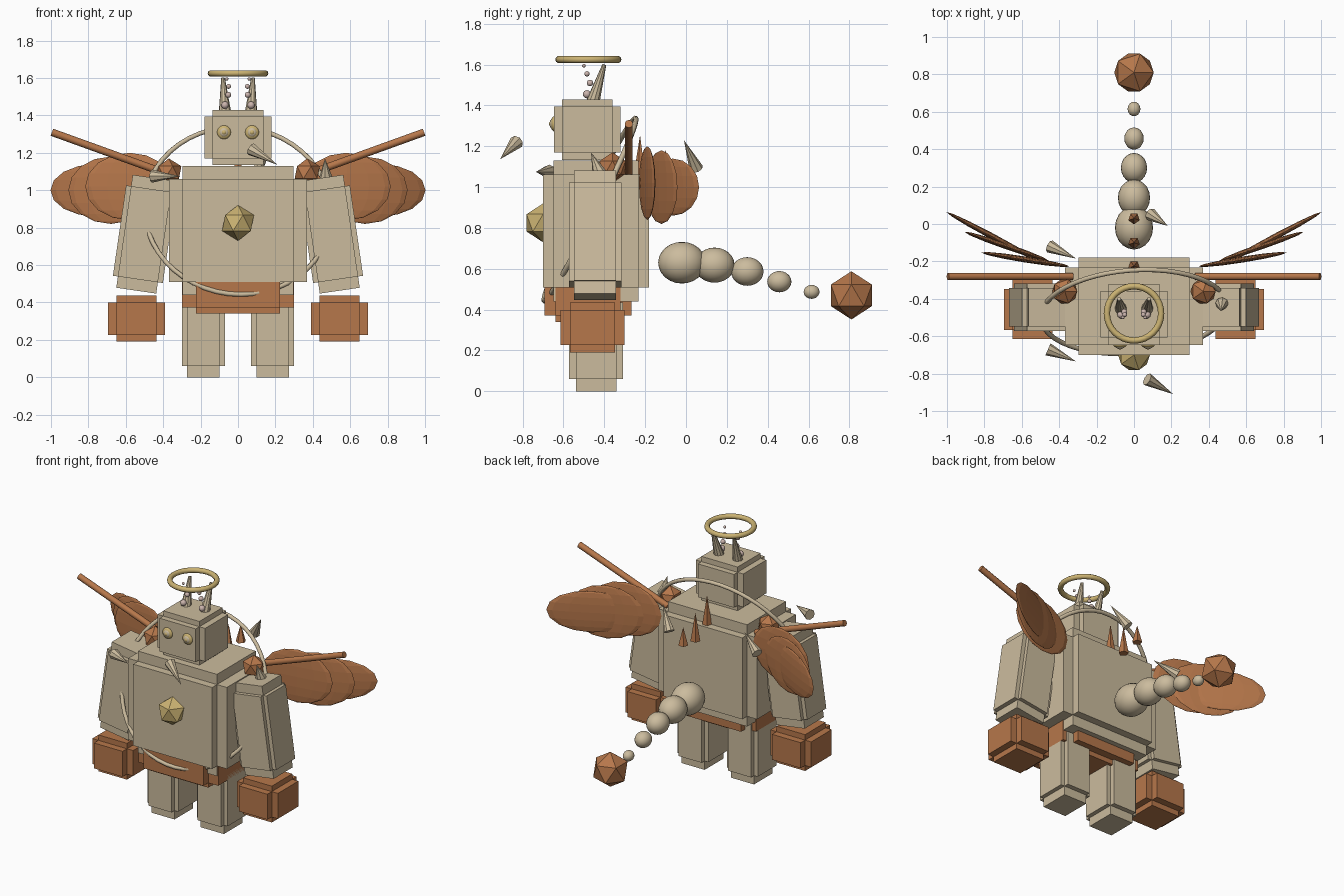
import bpy, math
from mathutils import Vector, Matrix

cube = bpy.data.objects.get("Cube")
if cube:
    bpy.data.objects.remove(cube, do_unlink=True)


def material(name, rgb):
    m = bpy.data.materials.new(name)
    m.use_nodes = True
    m.diffuse_color = (*rgb, 1)
    m.node_tree.nodes["Principled BSDF"].inputs["Base Color"].default_value = (*rgb, 1)
    return m


CREAM = material("cream", (0.60, 0.50, 0.34))
RUST = material("rust_orange", (0.47, 0.185, 0.07))
GOLD = material("gold", (0.60, 0.45, 0.17))
PINK = material("pale_pink", (0.60, 0.46, 0.42))


def finish(name, mat, smooth=False):
    ob = bpy.context.object
    ob.name = name
    ob.data.materials.append(mat)
    if smooth:
        bpy.ops.object.shade_smooth_by_angle(angle=math.radians(50))
    return ob


def stepped_box(name, mat, loc, half, keep, tilt=0):
    """Three crossing boxes, each full length along one axis."""
    for axis in range(3):
        bpy.ops.mesh.primitive_cube_add(size=2, location=loc, rotation=(0, tilt, 0))
        ob = finish(f"{name}_{'xyz'[axis]}", mat)
        ob.scale = [h if i == axis else h * keep for i, h in enumerate(half)]


def ball(name, mat, loc, radii, segments=20, rings=12, yaw=0, smooth=True):
    bpy.ops.mesh.primitive_uv_sphere_add(segments=segments, ring_count=rings, radius=1,
                                         location=loc, rotation=(0, 0, yaw))
    ob = finish(name, mat, smooth)
    ob.scale = radii
    return ob


def gem(name, mat, loc, radius):
    bpy.ops.mesh.primitive_ico_sphere_add(subdivisions=1, radius=radius, location=loc)
    return finish(name, mat)


def rod(name, mat, base, tip, r1, r2=0, sides=8, smooth=False):
    """Cone or cylinder running from base to tip."""
    base, tip = Vector(base), Vector(tip)
    d = tip - base
    bpy.ops.mesh.primitive_cone_add(vertices=sides, radius1=r1, radius2=r2, depth=d.length,
                                    location=(base + tip) / 2,
                                    rotation=d.to_track_quat('Z', 'Y').to_euler())
    return finish(name, mat, smooth)


# Torso, belt and head
stepped_box("torso", CREAM, (0, -0.44, 0.785), (0.37, 0.26, 0.345), 0.8)
stepped_box("belt", RUST, (0, -0.48, 0.47), (0.30, 0.213, 0.13), 0.75)
stepped_box("head", CREAM, (0, -0.483, 1.282), (0.178, 0.163, 0.148), 0.76)
gem("chest_gem", GOLD, (0, -0.70, 0.825), 0.095)

# Paired parts
for s, side in ((1, "left"), (-1, "right")):
    stepped_box(f"{side}_leg", CREAM, (s * 0.185, -0.44, 0.247), (0.115, 0.132, 0.247), 0.757)
    stepped_box(f"{side}_arm", CREAM, (s * 0.50, -0.445, 0.765), (0.135, 0.128, 0.305), 0.8,
                tilt=-s * 0.145)
    stepped_box(f"{side}_fist", RUST, (s * 0.543, -0.457, 0.313), (0.153, 0.157, 0.123), 0.7)
    gem(f"{side}_shoulder_gem", RUST, (s * 0.37, -0.36, 1.095), 0.075)
    rod(f"{side}_wing_bone", RUST, (s * 0.33, -0.28, 1.07), (s * 0.995, -0.28, 1.31),
        0.02, 0.02, 10, True)

    # Layered wing feathers
    for i, (x, y, z, length, height, yaw) in enumerate((
            (0.76, -0.065, 1.0, 0.275, 0.14, 28),
            (0.68, -0.12, 1.0, 0.24, 0.18, 19),
            (0.58, -0.19, 1.02, 0.24, 0.18, 9))):
        ball(f"{side}_feather_{i + 1}", RUST, (s * x, y, z), (length, 0.016, height),
             12, 8, s * math.radians(yaw), smooth=False)

    # Eye
    ball(f"{side}_eye", GOLD, (s * 0.075, -0.645, 1.31), (0.037, 0.018, 0.037))
    ball(f"{side}_eye_ring", CREAM, (s * 0.075, -0.652, 1.31), (0.026, 0.016, 0.026))
    ball(f"{side}_pupil", GOLD, (s * 0.075, -0.661, 1.31), (0.013, 0.01, 0.013))

    # Ear with a string of pearls
    rod(f"{side}_ear", CREAM, (s * 0.07, -0.455, 1.42), (s * 0.08, -0.40, 1.60), 0.033, 0.01, 10)
    for i, (x, y, z, r) in enumerate(((0.07, -0.485, 1.455, 0.02), (0.052, -0.47, 1.51, 0.016),
                                      (0.05, -0.485, 1.555, 0.013), (0.06, -0.50, 1.595, 0.009))):
        ball(f"{side}_pearl_{i + 1}", PINK, (s * x, y, z), (r, r, r), 12, 8)

# Halo
bpy.ops.mesh.primitive_torus_add(major_radius=0.145, minor_radius=0.017, major_segments=32,
                                 minor_segments=10, location=(0, -0.478, 1.625))
finish("halo", GOLD, True)

# Tilted hoop around the torso
normal = Vector((-0.07, 1, -0.5))
bpy.ops.mesh.primitive_torus_add(major_radius=0.50, minor_radius=0.013, major_segments=48,
                                 minor_segments=8, location=(0, -0.47, 0.89),
                                 rotation=normal.to_track_quat('Z', 'Y').to_euler())
finish("body_hoop", CREAM, True)

# Tail of shrinking balls with a gem at the end
for i, (y, z, r) in enumerate(((-0.02, 0.63, 0.102), (0.14, 0.618, 0.086), (0.30, 0.587, 0.07),
                               (0.457, 0.537, 0.052), (0.615, 0.487, 0.034))):
    ball(f"tail_ball_{i + 1}", CREAM, (0, y, z), (r, r * 1.14, r))
gem("tail_gem", RUST, (0, 0.81, 0.47), 0.118)

# Row of back spikes
for i, (y, z, h) in enumerate(((-0.225, 1.155, 0.2), (-0.10, 1.09, 0.19), (0.03, 1.075, 0.12))):
    rod(f"back_spike_{i + 1}", RUST, (0, y, z - h / 2), (0, y, z + h / 2), 0.032, sides=5)

# Floating shards
for i, (base, tip) in enumerate((
        ((0.07, -0.83, 1.22), (0.21, -0.91, 1.137)),
        ((-0.46, -0.67, 1.075), (-0.31, -0.735, 1.075)),
        ((-0.45, -0.12, 1.02), (-0.31, -0.185, 1.10)),
        ((0.09, 0.05, 1.09), (0.18, -0.01, 1.23)),
        ((0.47, -0.425, 1.07), (0.465, -0.465, 1.17)))):
    rod(f"shard_{i + 1}", CREAM, base, tip, 0.035)
